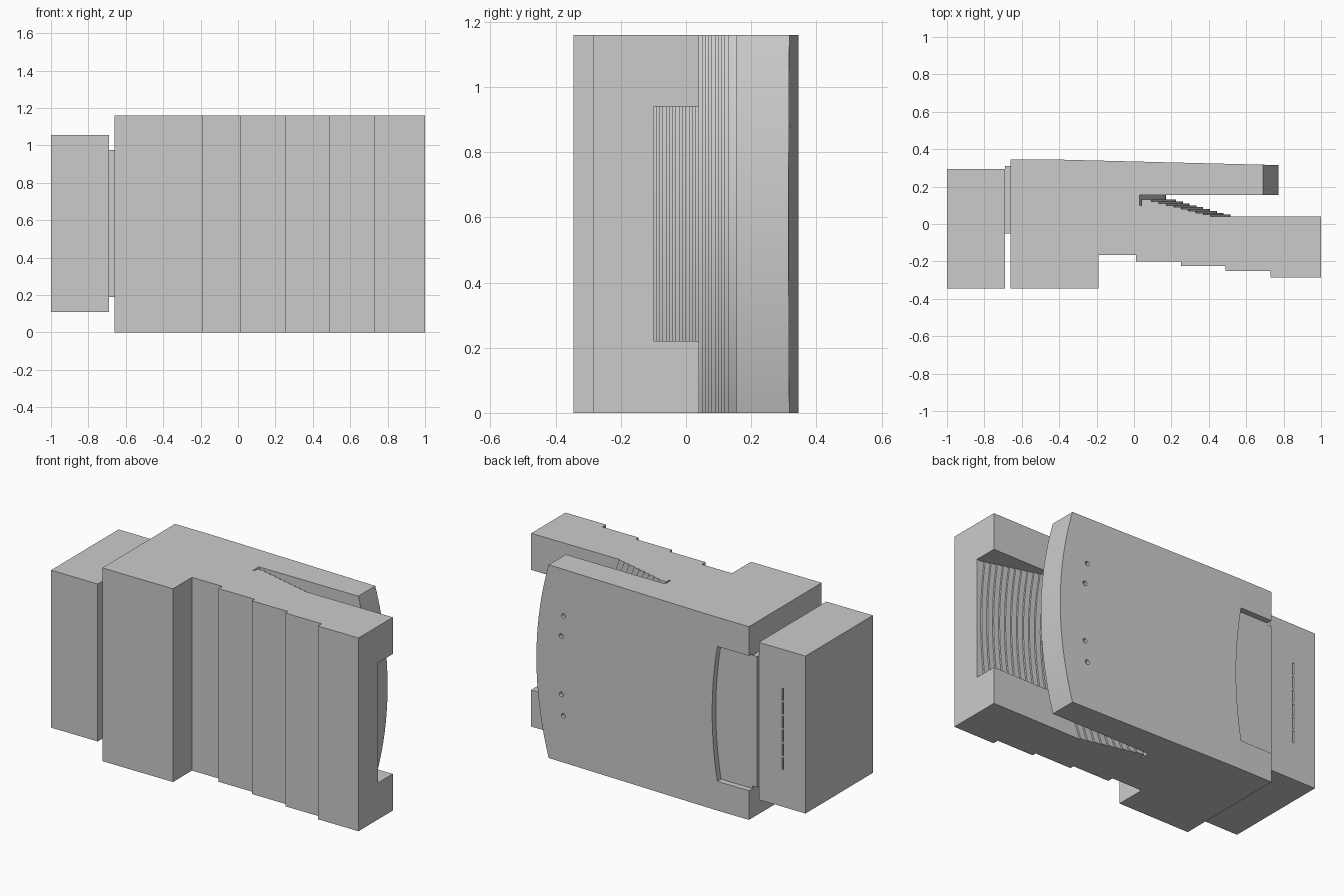
import bpy, bmesh, math

if "Cube" in bpy.data.objects:
    bpy.data.objects.remove(bpy.data.objects["Cube"])

grey = bpy.data.materials.new("light_grey")
grey.diffuse_color = (0.6, 0.6, 0.6, 1)
grey.use_nodes = True
grey.node_tree.nodes["Principled BSDF"].inputs["Base Color"].default_value = grey.diffuse_color
MID = 0.58  # middle height of the model


def loft(name, pts, z0, z1, half=0.58, n=32):
    """Stack an (x, y, bulge) outline along z; bulge pushes a point to +x at mid height."""
    bm = bmesh.new()
    rings = []
    for i in range(n + 1):
        z = z0 + (z1 - z0) * i / n
        f = 1 - ((z - MID) / half) ** 2
        ring = []
        for x, y, b, *slope in pts:
            dy = slope[0] * b * f if slope else 0
            ring.append(bm.verts.new((x + b * f, y + dy, z)))
        rings.append(ring)
    m = len(pts)
    for a, c in zip(rings, rings[1:]):
        for j in range(m):
            k = (j + 1) % m
            bm.faces.new((a[j], a[k], c[k], c[j]))
    bm.faces.new(rings[0][::-1])
    bm.faces.new(rings[-1])
    bmesh.ops.recalc_face_normals(bm, faces=bm.faces)
    me = bpy.data.meshes.new(name)
    bm.to_mesh(me)
    bm.free()
    me.materials.append(grey)
    ob = bpy.data.objects.new(name, me)
    bpy.context.collection.objects.link(ob)
    return ob


def box(name, x0, x1, y0, y1, z0, z1):
    return loft(name, [(x0, y0, 0), (x1, y0, 0), (x1, y1, 0), (x0, y1, 0)], z0, z1, n=1)


def cut(ob, cutter):
    cutter.hide_render = True
    bpy.context.view_layer.objects.active = ob
    mod = ob.modifiers.new("cut", 'BOOLEAN')
    mod.operation = 'DIFFERENCE'
    mod.solver = 'EXACT'
    mod.object = cutter
    bpy.ops.object.modifier_apply(modifier=mod.name)
    bpy.data.objects.remove(cutter, do_unlink=True)


def bulge(x):
    return 0.14 - 0.09 * (x - 0.03)


# Main body outline: thick grip, stepped front, end face
outline = [(x, y, 0) for x, y in [
    (-0.66, -0.345), (-0.19, -0.345), (-0.19, -0.165), (0.01, -0.165),
    (0.01, -0.2), (0.25, -0.2), (0.25, -0.225), (0.49, -0.225),
    (0.49, -0.25), (0.73, -0.25), (0.73, -0.285), (1.0, -0.285), (1.0, 0.04)]]
# Curved ribs rising into the slot
for k in range(9):
    x = 0.41 - 0.04 * k
    outline += [(x, 0.04 + 0.01 * k, bulge(x)), (x, 0.05 + 0.01 * k, bulge(x))]
# Hooked slot end, then the arm with its rounded tip and sloping back
outline += [(0.04, 0.13, 0.139), (0.04, 0.10, 0.139), (0.03, 0.10, 0.14), (0.03, 0.155, 0.14),
            (0.69, 0.155, 0.083), (0.69, 0.317, 0.083, -0.025),
            (-0.43, 0.345, 0), (-0.66, 0.345, 0)]
body = loft("body", outline, 0, 1.16)

# Ribbed notch in the end
notch = [(1.2, 0.06, 0), (0.446, 0.06, bulge(0.446))]
for k in range(14):
    x = 0.446 + 0.036 * k
    if k:
        notch.append((x, 0.04 - 0.01 * k, bulge(x)))
    notch.append((x, 0.03 - 0.01 * k, bulge(x)))
notch.append((1.2, -0.10, 0))
cut(body, loft("notch_cutter", notch, 0.22, 0.94))

# Shallow recess in the back for the plate, with a curved inner edge
cut(body, loft("recess_cutter", [(-0.8, 0.31, 0), (-0.45, 0.31, 0.035), (-0.45, 0.4, 0.035), (-0.8, 0.4, 0)],
               0.175, 0.985, half=0.405))

# Four small round holes near the arm tip
for dz, x in ((0.30, 0.59), (0.175, 0.605)):
    for s in (-1, 1):
        bpy.ops.mesh.primitive_cylinder_add(vertices=16, radius=0.014, depth=0.06,
                                            location=(x, 0.329, MID + s * dz),
                                            rotation=(math.pi / 2, 0, 0))
        cut(body, bpy.context.object)

# Neck and end block
neck = box("neck", -0.69, -0.66, -0.05, 0.31, 0.19, 0.975)
end_block = box("end_block", -1.0, -0.69, -0.345, 0.295, 0.11, 1.055)
# Row of slits in the end block
for k in range(6):
    z = 0.333 + 0.083 * k
    cut(end_block, box("slit_cutter", -0.855, -0.845, 0.275, 0.32, z, z + 0.072))

# Smooth curved walls, sharp edges
bpy.ops.object.select_all(action='DESELECT')
for ob in (body, neck, end_block):
    ob.select_set(True)
bpy.context.view_layer.objects.active = body
bpy.ops.object.shade_smooth_by_angle(angle=math.radians(30))
